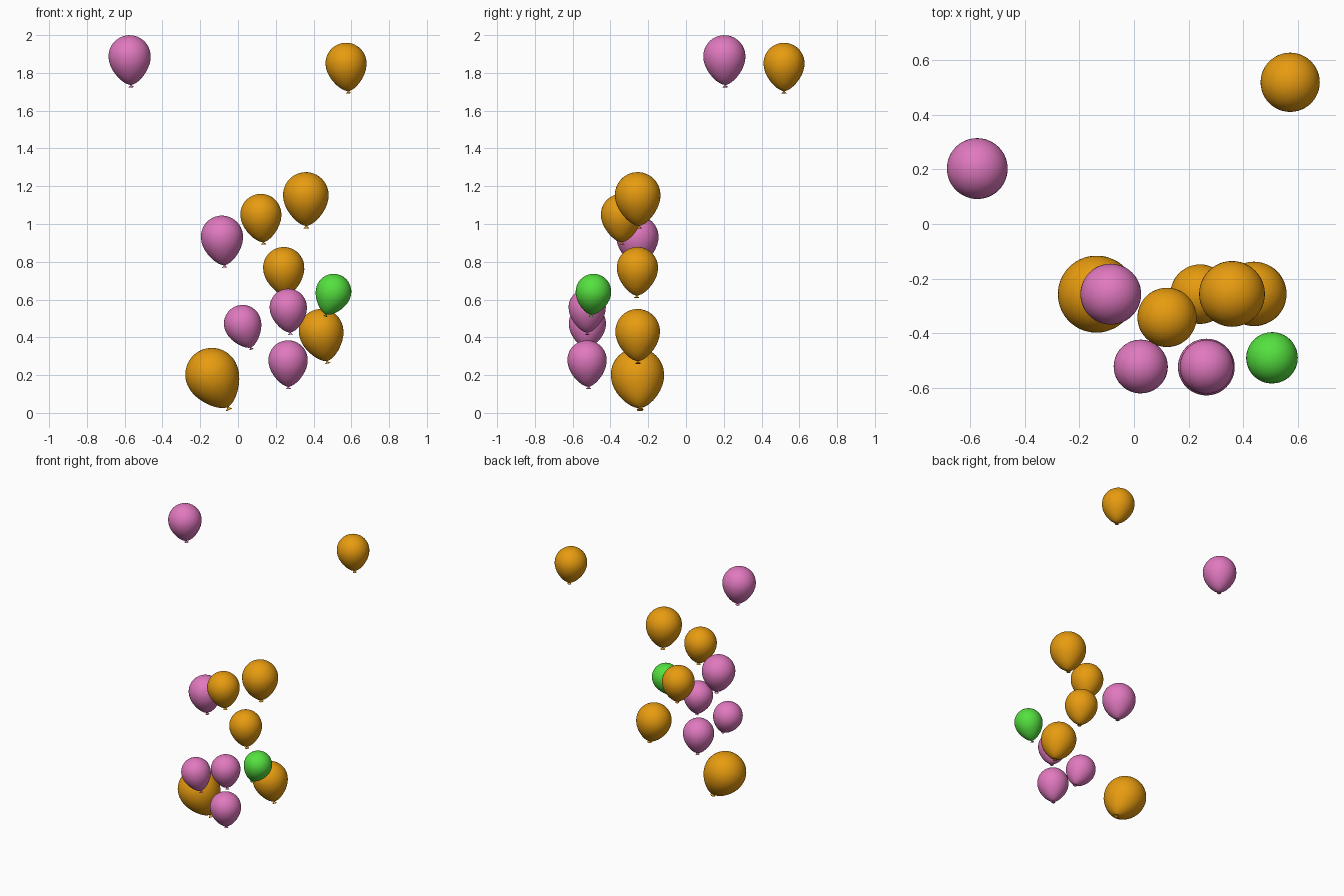
import bpy, bmesh, math
from mathutils import Vector, Matrix

if "Cube" in bpy.data.objects:
    bpy.data.objects.remove(bpy.data.objects["Cube"])

def material(name, color):
    m = bpy.data.materials.new(name)
    m.diffuse_color = (*color, 1)
    m.use_nodes = True
    m.node_tree.nodes["Principled BSDF"].inputs["Base Color"].default_value = m.diffuse_color
    return m

ORANGE = material("orange", (0.80, 0.33, 0.005))
PINK = material("pink", (0.75, 0.19, 0.52))
GREEN = material("green", (0.09, 0.75, 0.05))

# unit profiles (radius, height): round crown, tapering lower half, then a flared knot
CROWN = [(math.cos(a), math.sin(a)) for a in [math.radians(90 - 7.5 * i) for i in range(13)]]
TAPER = [(.985, -.2), (.935, -.4), (.85, -.6), (.73, -.8), (.575, -1.0),
         (.435, -1.14), (.28, -1.26), (.14, -1.33), (.045, -1.36)]
KNOT = [(.045, -1.35), (.04, -1.39), (.075, -1.425), (.12, -1.455), (.125, -1.475), (.09, -1.475), (0, -1.44)]

def lathe(name, profile, center, tip, radius, mat, sides=48):
    bm = bmesh.new()
    verts = [bm.verts.new((r, 0, z)) for r, z in profile]
    edges = [bm.edges.new(p) for p in zip(verts, verts[1:])]
    bmesh.ops.spin(bm, geom=verts + edges, cent=(0, 0, 0), axis=(0, 0, 1),
                   angle=math.tau, steps=sides, use_duplicate=False)
    bmesh.ops.remove_doubles(bm, verts=bm.verts, dist=1e-4)
    bmesh.ops.recalc_face_normals(bm, faces=bm.faces)
    # tilt so the knot points at its tip
    tilt = Vector((0, 0, 1)).rotation_difference(Vector(center) - Vector(tip)).to_matrix().to_4x4()
    bmesh.ops.transform(bm, matrix=Matrix.Translation(center) @ tilt @ Matrix.Scale(radius, 4), verts=bm.verts)
    for f in bm.faces:
        f.smooth = True
    me = bpy.data.meshes.new(name)
    bm.to_mesh(me)
    bm.free()
    me.materials.append(mat)
    bpy.context.collection.objects.link(bpy.data.objects.new(name, me))

# centre of the round part, tip of the knot, radius, colour
BALLOONS = [
    ((-.574, .203, 1.888), (-.565, .208, 1.725), .1115, PINK),
    ((.572, .519, 1.851), (.586, .519, 1.69), .1085, ORANGE),
    ((.359, -.256, 1.154), (.362, -.248, .975), .1205, ORANGE),
    ((.121, -.342, 1.051), (.135, -.340, .893), .1085, ORANGE),
    ((-.085, -.257, .933), (-.071, -.255, .772), .1115, PINK),
    ((.242, -.257, .769), (.255, -.261, .610), .109, ORANGE),
    ((.506, -.490, .642), (.463, -.502, .513), .094, GREEN),
    ((.266, -.523, .559), (.278, -.523, .415), .0985, PINK),
    ((.024, -.522, .473), (.071, -.528, .336), .0985, PINK),
    ((.265, -.524, .280), (.267, -.516, .127), .104, PINK),
    ((.440, -.256, .432), (.475, -.254, .260), .118, ORANGE),
    ((-.138, -.257, .203), (-.045, -.242, .012), .141, ORANGE),
]
for i, (c, tip, r, mat) in enumerate(BALLOONS, 1):
    lathe(f"balloon_{i}", CROWN + TAPER, c, tip, r, mat)
    lathe(f"knot_{i}", KNOT, c, tip, r, mat, 16)
